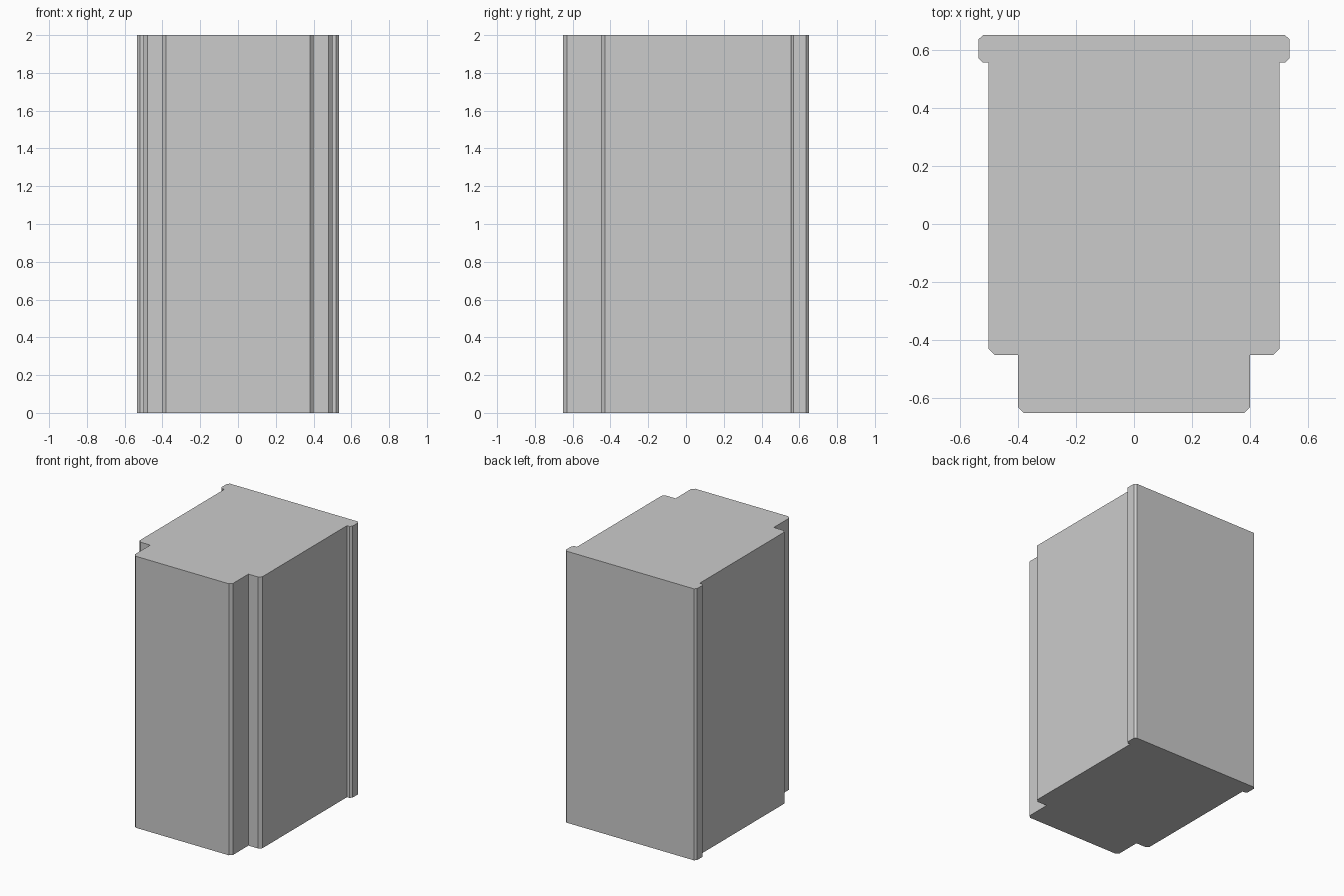
import bpy, bmesh

if "Cube" in bpy.data.objects:
    bpy.data.objects.remove(bpy.data.objects["Cube"])

HEIGHT = 2.0

# Right half of the plan outline, front to back: narrow front, main body, rear lip
half = [
    (0.38, -0.65), (0.40, -0.63), (0.40, -0.45),
    (0.48, -0.45), (0.50, -0.43), (0.50, 0.555),
    (0.52, 0.555), (0.535, 0.57), (0.535, 0.635), (0.52, 0.65),
]
outline = half + [(-x, y) for x, y in reversed(half)]

# Extrude the mirrored outline straight up
bm = bmesh.new()
base = bm.faces.new([bm.verts.new((x, y, 0)) for x, y in outline])
result = bmesh.ops.extrude_face_region(bm, geom=[base], use_keep_orig=True)
top_verts = [g for g in result["geom"] if isinstance(g, bmesh.types.BMVert)]
bmesh.ops.translate(bm, verts=top_verts, vec=(0, 0, HEIGHT))
bmesh.ops.recalc_face_normals(bm, faces=bm.faces[:])

mesh = bpy.data.meshes.new("pillar_block")
bm.to_mesh(mesh)
bm.free()
pillar = bpy.data.objects.new("pillar_block", mesh)
bpy.context.collection.objects.link(pillar)
